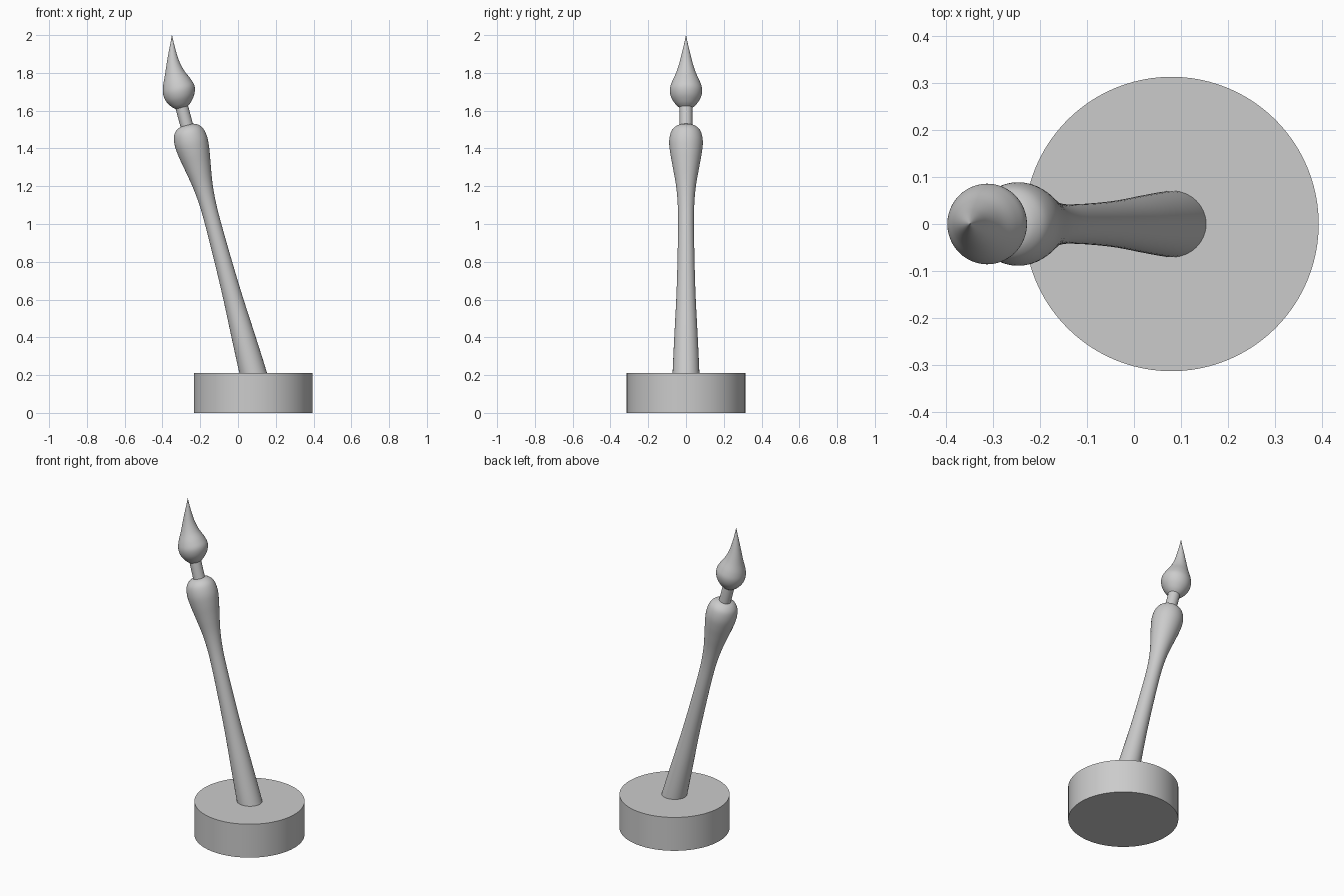
import bpy, bmesh, math
from mathutils import Matrix, Vector

if "Cube" in bpy.data.objects:
    bpy.data.objects.remove(bpy.data.objects["Cube"])

BASE_X, BASE_TOP, TILT = 0.08, 0.21, math.radians(15)
# Brush axis frame: starts at the top of the base and leans towards -x
FRAME = Matrix.Translation((BASE_X, 0, BASE_TOP)) @ Matrix.Rotation(-TILT, 4, 'Y')


def smooth_profile(points, steps=5):
    """Catmull-Rom interpolation of (height, radius, sideways offset)."""
    p = [Vector(q) for q in points]
    p = [p[0]] + p + [p[-1]]
    out = []
    for a, b, c, d in zip(p, p[1:], p[2:], p[3:]):
        for k in range(steps):
            t = k / steps
            out.append(0.5 * (2 * b + (c - a) * t + (2 * a - 5 * b + 4 * c - d) * t**2
                              + (3 * b - a - 3 * c + d) * t**3))
    return out + [p[-1]]


def lathe(name, profile, matrix, sides=48, angle=40):
    bm = bmesh.new()
    rings = []
    for h, r, off in profile:
        rings.append([bm.verts.new((off + r * math.cos(math.tau * i / sides),
                                    r * math.sin(math.tau * i / sides), h))
                      for i in range(sides)])
    for lo, hi in zip(rings, rings[1:]):
        for i in range(sides):
            j = (i + 1) % sides
            bm.faces.new((lo[i], lo[j], hi[j], hi[i]))
    bm.faces.new(rings[0][::-1])
    bm.faces.new(rings[-1])
    bm.transform(matrix)
    mesh = bpy.data.meshes.new(name)
    bm.to_mesh(mesh)
    bm.free()
    obj = bpy.data.objects.new(name, mesh)
    bpy.context.collection.objects.link(obj)
    bpy.ops.object.select_all(action='DESELECT')
    obj.select_set(True)
    bpy.context.view_layer.objects.active = obj
    bpy.ops.object.shade_smooth_by_angle(angle=math.radians(angle))
    return obj


# Round base
lathe("base", [(0, 0.314, 0), (BASE_TOP, 0.314, 0)],
      Matrix.Translation((BASE_X, 0, 0)), sides=96)

# Handle: swells into a rounded shoulder at the top
handle = [(-0.04, 0.072, 0), (0.05, 0.069, 0), (0.22, 0.061, 0), (0.42, 0.051, 0),
          (0.62, 0.045, 0), (0.82, 0.042, 0), (0.93, 0.044, 0), (1.03, 0.053, 0),
          (1.13, 0.07, 0), (1.21, 0.084, 0), (1.27, 0.089, 0), (1.32, 0.08, 0),
          (1.348, 0.058, 0), (1.36, 0.03, 0)]
lathe("handle", smooth_profile(handle), FRAME)

# Ferrule
lathe("ferrule", [(1.33, 0.034, 0), (1.48, 0.034, 0)], FRAME)

# Bristle head: round belly, tip bent back towards vertical
bristles = [(1.455, 0.032, 0), (1.475, 0.055, 0.002), (1.51, 0.078, 0.005),
            (1.55, 0.086, 0.008), (1.59, 0.076, 0.008), (1.64, 0.054, 0.009),
            (1.69, 0.037, 0.014), (1.743, 0.023, 0.024), (1.80, 0.009, 0.038),
            (1.84, 0.0005, 0.048)]
lathe("bristles", smooth_profile(bristles), FRAME, angle=60)
